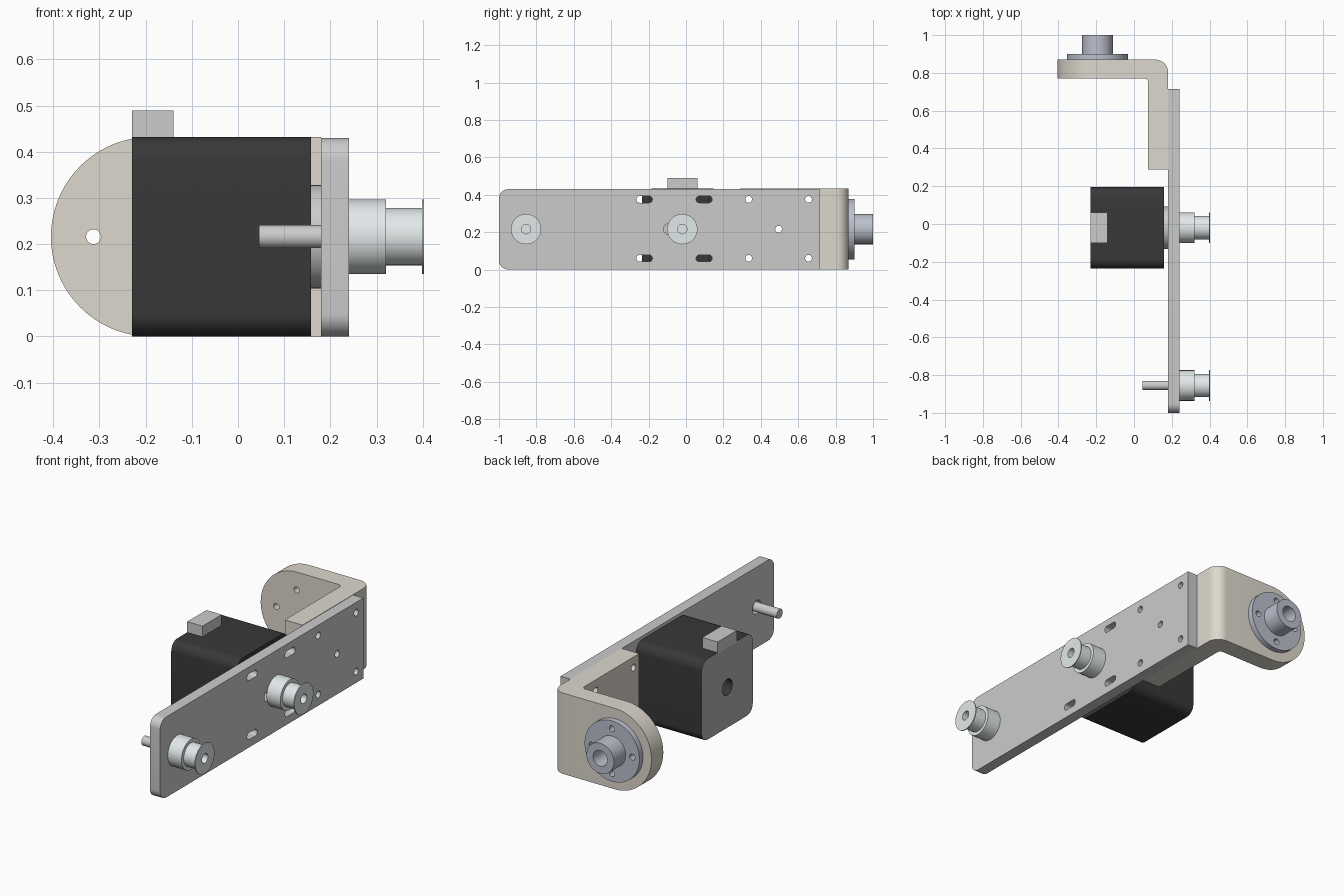
import bpy, bmesh, math
from mathutils import Vector

if "Cube" in bpy.data.objects:
    bpy.data.objects.remove(bpy.data.objects["Cube"])

CZ = 0.216          # height of all shaft axes
MOTOR_Y, IDLER_Y, HUB_X = -0.02, -0.855, -0.193


def material(name, rgb):
    m = bpy.data.materials.new(name)
    m.diffuse_color = (*rgb, 1)
    m.use_nodes = True
    m.node_tree.nodes["Principled BSDF"].inputs["Base Color"].default_value = m.diffuse_color
    return m


TAN = material("tan", (0.73, 0.69, 0.61))
BLACK = material("black", (0.04, 0.04, 0.04))
SLATE = material("slate", (0.42, 0.45, 0.47))
BLUE_GREY = material("blue_grey", (0.5, 0.53, 0.61))
PALE = material("pale_metal", (0.76, 0.81, 0.82))


def place(axis, u, v, w):
    return {"x": (w, u, v), "y": (u, w, v), "z": (u, v, w)}[axis]


def finish(name, bm, mat=None):
    bmesh.ops.remove_doubles(bm, verts=bm.verts, dist=1e-5)
    bmesh.ops.recalc_face_normals(bm, faces=bm.faces)
    mesh = bpy.data.meshes.new(name)
    bm.to_mesh(mesh)
    bm.free()
    ob = bpy.data.objects.new(name, mesh)
    bpy.context.collection.objects.link(ob)
    if mat:
        mesh.materials.append(mat)
    return ob


def rounded(corners, n=10):
    """Polygon from (u, v, radius) corners with filleted corners."""
    out = []
    for i, (u, v, r) in enumerate(corners):
        p = Vector((u, v))
        if r == 0:
            out.append(p)
            continue
        a = (Vector(corners[i - 1][:2]) - p).normalized()
        b = (Vector(corners[(i + 1) % len(corners)][:2]) - p).normalized()
        c = p + (a + b) * r           # right-angled corners
        for k in range(n + 1):
            t = k / n * math.pi / 2
            out.append(c - b * r * math.cos(t) - a * r * math.sin(t))
    return out


def rect(u0, u1, v0, v1, r0=0, r1=0):
    return rounded([(u0, v0, r0), (u1, v0, r1), (u1, v1, r1), (u0, v1, r0)])


def slot(u, v, length, r, n=12):
    """Stadium outline; length 0 gives a circle."""
    pts = []
    for side in (1, -1):
        for k in range(n + 1):
            t = -math.pi / 2 + k / n * math.pi
            pts.append((u + side * (length / 2 + r * math.cos(t)), v + side * r * math.sin(t)))
    return pts


def prism_into(bm, pts, axis, lo, hi):
    clean = []
    for p in pts:
        if all((Vector(p) - Vector(q)).length > 1e-5 for q in clean):
            clean.append(p)
    a, b = ([bm.verts.new(place(axis, p[0], p[1], w)) for p in clean] for w in (lo, hi))
    bm.faces.new(a)
    bm.faces.new(b[::-1])
    for i in range(len(a)):
        bm.faces.new((a[i - 1], a[i], b[i], b[i - 1]))


def prism(name, pts, axis, lo, hi, mat=None):
    bm = bmesh.new()
    prism_into(bm, pts, axis, lo, hi)
    return finish(name, bm, mat)


def lathe(name, profile, axis, cu, cv, mat=None, n=48):
    """Revolve (w, radius) points about an axis line."""
    bm = bmesh.new()
    rings = [[bm.verts.new(place(axis, cu + r * math.cos(k * math.tau / n),
                                 cv + r * math.sin(k * math.tau / n), w))
              for k in range(n)] for w, r in profile]
    for a, b in zip(rings, rings[1:]):
        for k in range(n):
            bm.faces.new((a[k - 1], a[k], b[k], b[k - 1]))
    bmesh.ops.dissolve_degenerate(bm, dist=1e-6, edges=bm.edges)
    return finish(name, bm, mat)


def boolean(ob, outlines, axis, lo, hi, op="DIFFERENCE"):
    bm = bmesh.new()
    for pts in outlines:
        prism_into(bm, pts, axis, lo, hi)
    cutter = finish("cutter", bm)
    cutter.hide_render = True
    mod = ob.modifiers.new("cut", "BOOLEAN")
    mod.object, mod.operation, mod.solver = cutter, op, "EXACT"
    bpy.context.view_layer.objects.active = ob
    bpy.ops.object.modifier_apply(modifier=mod.name)
    bpy.data.objects.remove(cutter)


# Hole patterns
rows = (0.06, 0.375)
bolt_holes = [slot(y, z, 0, 0.018) for y in (0.335, 0.655) for z in rows] + [slot(0.495, CZ, 0, 0.018)]
hub_holes = [slot(HUB_X + dx, CZ + dz, 0, 0.016)
             for dx, dz in ((0.12, 0), (-0.12, 0), (0, 0.12), (0, -0.12))]

# Long mounting plate with bolt holes, adjustment slots and shaft openings
plate = prism("mounting_plate", rect(-1, 0.715, 0, 0.43, 0.05, 0), "x", 0.18, 0.24)
slots = [slot(y, z, 0.05, 0.018) for y in (-0.223, 0.097) for z in rows]
boolean(plate, bolt_holes + slots + [slot(-0.06, CZ, 0.06, 0.03), slot(IDLER_Y, CZ, 0, 0.036)],
        "x", 0.1, 0.3)

# Angle bracket with a rounded end
bracket = prism("angle_bracket", rounded([
    (-0.405, 0.77, 0), (0.075, 0.77, 0.02), (0.075, 0.288, 0), (0.18, 0.288, 0),
    (0.18, 0.87, 0.065), (-0.405, 0.87, 0)]), "z", 0, 0.432, TAN)
boolean(bracket, [rounded([(-0.405, 0, 0.216), (0.3, 0, 0), (0.3, 0.432, 0), (-0.405, 0.432, 0.216)], 24)],
        "y", 0.2, 1, "INTERSECT")
boolean(bracket, bolt_holes, "x", 0, 0.3)
boolean(bracket, hub_holes, "y", 0.7, 0.95)

# Flanged hub on the bracket
hub = lathe("flanged_hub", [(0.87, 0.042), (0.87, 0.162), (0.9, 0.162), (0.9, 0.081),
                            (1.0, 0.081), (1.0, 0.042), (0.87, 0.042)], "y", HUB_X, CZ, BLUE_GREY)
boolean(hub, hub_holes, "y", 0.8, 0.95)

# Motor body with grey rear cap, rear bore and front screw holes
motor = prism("motor_body", rect(-0.235, 0.196, 0, 0.432, 0.05, 0.05), "x", -0.23, 0.158, BLACK)
motor.data.materials.append(SLATE)
for f in motor.data.polygons:
    if f.normal.x < -0.9:
        f.material_index = 1
boolean(motor, [slot(MOTOR_Y, CZ, 0, 0.043)], "x", -0.3, -0.15)
boolean(motor, [slot(MOTOR_Y + d, z, 0, 0.016) for d in (-0.158, 0.158) for z in rows], "x", 0.1, 0.2)
lathe("motor_boss", [(0.15, 0), (0.15, 0.112), (0.18, 0.112), (0.18, 0)], "x", MOTOR_Y, CZ)
prism("motor_connector", rect(-0.23, -0.14, -0.1, 0.062), "z", 0.425, 0.489)

# Pulleys and their shafts
for part, y, start in (("motor", MOTOR_Y, 0.17), ("idler", IDLER_Y, 0.045)):
    lathe(part + "_pulley", [(0.24, 0), (0.24, 0.081), (0.321, 0.081), (0.321, 0.062), (0.398, 0.062),
                             (0.398, 0.081), (0.403, 0.081), (0.403, 0.025), (0.37, 0.025), (0.37, 0)],
          "x", y, CZ, PALE)
    lathe(part + "_shaft", [(start, 0), (start, 0.025), (0.25, 0.025), (0.25, 0)], "x", y, CZ)

# Smooth the curved faces, keep edges sharp
bpy.ops.object.select_all(action="SELECT")
bpy.ops.object.shade_smooth_by_angle(angle=math.radians(30))
